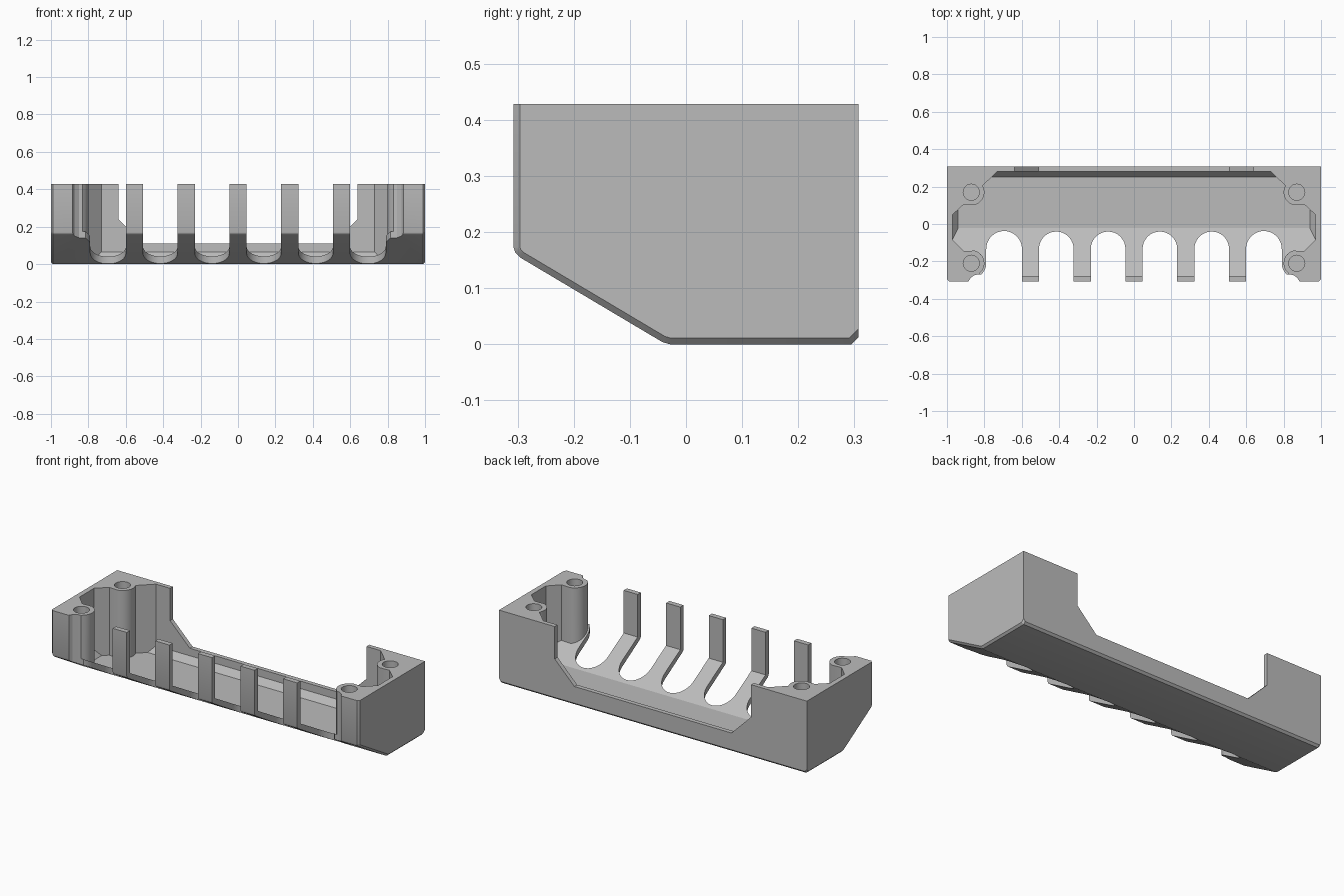
import bpy, bmesh, math
from mathutils import Vector

if "Cube" in bpy.data.objects:
    bpy.data.objects.remove(bpy.data.objects["Cube"], do_unlink=True)

grey = bpy.data.materials.new("plain grey")
grey.use_nodes = True
colour = (0.5, 0.5, 0.5, 1)
grey.diffuse_color = colour
grey.node_tree.nodes["Principled BSDF"].inputs["Base Color"].default_value = colour

END, DEPTH, TOP = 1.0, 0.307, 0.428
POST_X, POST_BACK, POST_FRONT = 0.87, 0.17, -0.21


def prism(name, points, axis, low, high):
    """Extrude a 2D outline along the x, y or z axis."""
    place = {"x": lambda a, b, t: (t, a, b),
             "y": lambda a, b, t: (a, t, b),
             "z": lambda a, b, t: (a, b, t)}[axis]
    bm = bmesh.new()
    face = bm.faces.new([bm.verts.new(place(a, b, low)) for a, b in points])
    ext = bmesh.ops.extrude_face_region(bm, geom=[face])
    move = Vector(place(0, 0, high - low))
    bmesh.ops.translate(bm, vec=move, verts=[v for v in ext["geom"] if isinstance(v, bmesh.types.BMVert)])
    bmesh.ops.recalc_face_normals(bm, faces=bm.faces)
    mesh = bpy.data.meshes.new(name)
    bm.to_mesh(mesh)
    bm.free()
    mesh.materials.append(grey)
    obj = bpy.data.objects.new(name, mesh)
    bpy.context.collection.objects.link(obj)
    return obj


def combine(target, tool, operation="DIFFERENCE"):
    """Apply a boolean and remove the tool."""
    mod = target.modifiers.new("cut", "BOOLEAN")
    mod.operation, mod.solver, mod.object = operation, "EXACT", tool
    bpy.context.view_layer.objects.active = target
    bpy.ops.object.modifier_apply(modifier=mod.name)
    bpy.data.objects.remove(tool, do_unlink=True)


def arc(cx, cy, r, start, end, steps=12):
    angles = [math.radians(start + (end - start) * i / steps) for i in range(steps + 1)]
    return [(cx + r * math.cos(a), cy + r * math.sin(a)) for a in angles]


def mirrored(half):
    return half + [(-x, y) for x, y in reversed(half)]


# Outer shell: side profile with a sloped front underside
body = prism("cable_tray_body",
             [(-DEPTH, TOP), (-DEPTH, 0.172), (-0.304, 0.163), (-0.296, 0.155),
              (-0.042, 0.004), (-0.028, 0), (0.295, 0), (DEPTH, 0.012), (DEPTH, TOP)],
             "x", -END, END)

# Chamfer the end edges along the front, slope and bottom
bm = bmesh.new()
bm.from_mesh(body.data)
edges = []
for e in bm.edges:
    a, b = (v.co for v in e.verts)
    mid = (a + b) / 2
    if abs(a.x - b.x) < 0.001 and mid.z < TOP - 0.01 and mid.y < DEPTH - 0.001:
        edges.append(e)
bmesh.ops.bevel(bm, geom=edges, offset=0.011, segments=1, affect="EDGES", clamp_overlap=True)
bm.to_mesh(body.data)
bm.free()

# Cavity: plan outline wrapping the screw posts, limited by floor and end chamfers
half = ([(0.73, 0.281)]
        + arc(POST_X, POST_BACK, 0.07, 150, 255)
        + [(0.91, 0.105), (0.97, 0.05), (0.97, -0.085), (0.91, -0.145)]
        + arc(POST_X, POST_FRONT, 0.07, 105, 230)
        + [(0.85, -0.29)])
cavity = prism("cavity", mirrored(half), "z", -0.1, 0.6)
combine(cavity, prism("cavity_side",
                      [(-0.277, 0.7), (-0.277, 0.178), (-0.021, 0.03), (0.25, 0.03),
                       (0.281, 0.066), (0.281, 0.7)], "x", -1.1, 1.1), "INTERSECT")
combine(cavity, prism("cavity_ends", mirrored([(0.94, 0.03), (0.97, 0.066), (0.97, 0.8)]),
                      "y", -0.5, 0.5), "INTERSECT")
combine(body, cavity)

# Wide notch in the back wall
combine(body, prism("back_notch", mirrored([(0.51, 0.11), (0.638, 0.238), (0.638, 0.6)]),
                    "y", 0.26, 0.4))

# Round-ended cable slots leave a row of fingers
for side in (-1, 1):
    for centre in (0.1385, 0.4155):
        slot = arc(side * centre, -0.133, 0.0925, 0, 180, 18)
        slot += [(side * centre - 0.0925, -0.4), (side * centre + 0.0925, -0.4)]
        combine(body, prism("slot", slot, "z", -0.1, 0.6))
    # Outermost slot follows the front screw post
    slot = (arc(0.6945, -0.133, 0.0955, 180, 0, 18)
            + arc(POST_X, POST_FRONT, 0.08, 180, 228)
            + [(0.85, -0.272), (0.874, -0.288), (0.886, -0.31), (0.886, -0.4), (0.599, -0.4)])
    combine(body, prism("end_slot", [(side * x, y) for x, y in slot], "z", -0.1, 0.6))
    # Screw holes
    for y in (POST_BACK, POST_FRONT):
        hole = arc(side * POST_X, y, 0.043, 0, 345, 23)
        combine(body, prism("screw_hole", hole, "z", TOP - 0.15, 0.6))

# Smooth the arcs while keeping edges crisp
bpy.ops.object.select_all(action="DESELECT")
body.select_set(True)
bpy.context.view_layer.objects.active = body
bpy.ops.object.shade_smooth_by_angle(angle=math.radians(25))
